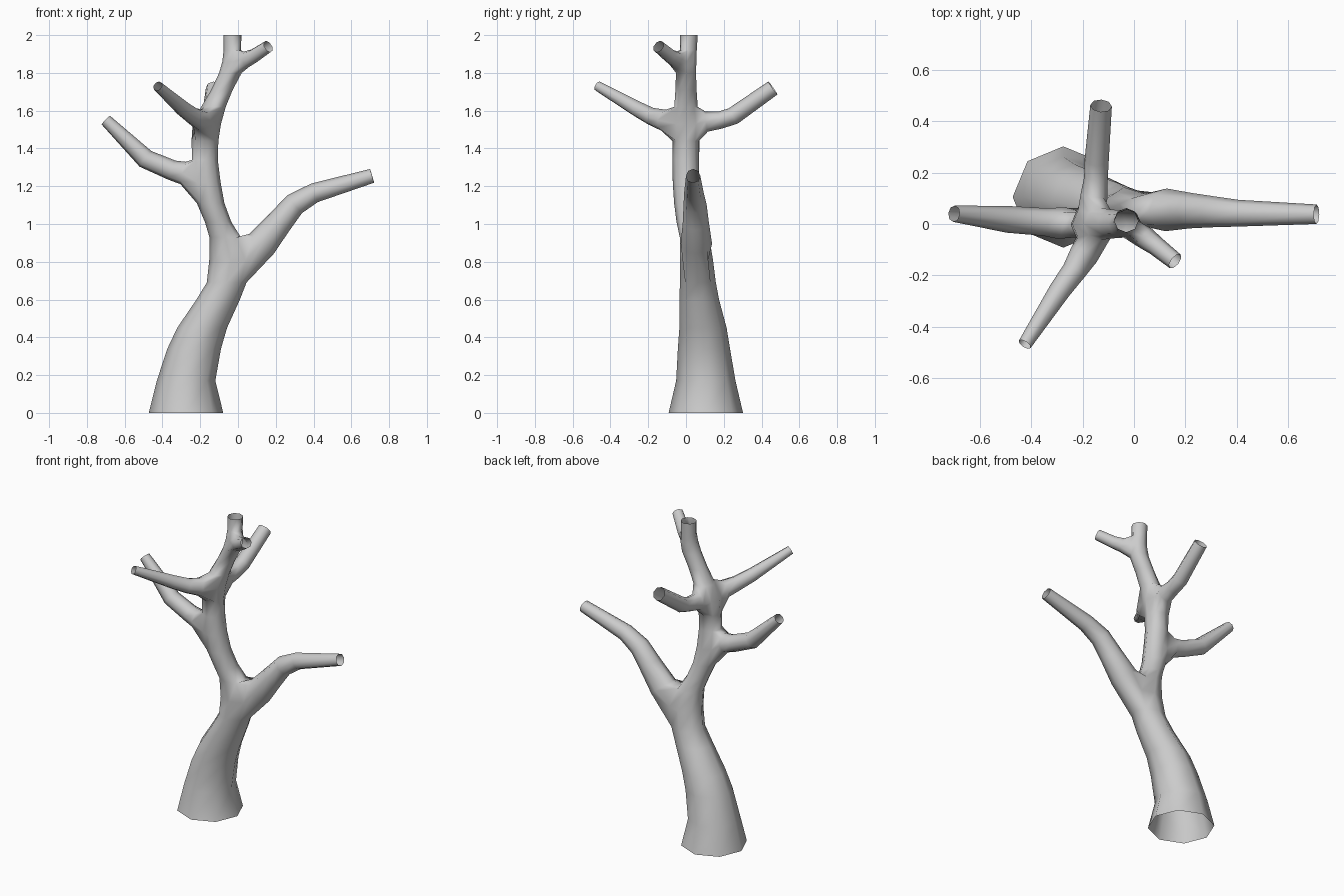
import bpy, bmesh, math
from mathutils import Vector

if "Cube" in bpy.data.objects:
    bpy.data.objects.remove(bpy.data.objects["Cube"])

SIDES = 8
bm = bmesh.new()


def bridge(a, b):
    """Quads between two vertex loops of equal length."""
    n = len(a)
    for i in range(n):
        j = (i + 1) % n
        bm.faces.new((a[i], a[j], b[j], b[i]))


def ring(center, u, v):
    """Loop of vertices around a centre, spanned by two radius vectors."""
    angles = [2 * math.pi * k / SIDES for k in range(SIDES)]
    return [bm.verts.new(center + u * math.cos(a) + v * math.sin(a)) for a in angles]


def open_patch(point):
    """Cut the four quads around the vertex nearest the point; return the rim loop."""
    p = Vector(point)
    vert = min((v for v in bm.verts if len(v.link_faces) == 4),
               key=lambda v: (v.co - p).length)
    edges = [e for f in vert.link_faces for e in f.edges if vert not in e.verts]
    loop = list(edges.pop(0).verts)
    while len(edges) > 1:
        e = next(e for e in edges if loop[-1] in e.verts)
        edges.remove(e)
        loop.append(e.other_vert(loop[-1]))
    bmesh.ops.delete(bm, geom=[vert], context='VERTS')
    return loop


def branch(root, path):
    """Grow a tapering open tube (x, y, z, radius) out of the trunk."""
    rim = open_patch(root)
    pts = [Vector(p[:3]) for p in path]
    rings = []
    for i, p in enumerate(pts):
        before = pts[max(i - 1, 0)]
        after = pts[min(i + 1, len(pts) - 1)]
        d = (after - before).normalized()
        side = d.cross(Vector((0, 0, 1))).normalized()
        up = side.cross(d)
        r = path[i][3]
        rings.append(ring(p, side * r, up * r))
    # line the rim up with the first ring
    options = []
    for base in (rim, rim[::-1]):
        options += [base[k:] + base[:k] for k in range(SIDES)]
    rim = min(options, key=lambda o: sum((a.co - b.co).length_squared
                                         for a, b in zip(o, rings[0])))
    for a, b in zip([rim] + rings, rings):
        bridge(a, b)


# Trunk rings: x, y, z, x radius, y radius
trunk = [
    (-.275, .105, 0, .197, .197), (-.275, .105, .17, .155, .157),
    (-.232, .095, .34, .142, .138), (-.19, .09, .45, .132, .125),
    (-.105, .07, .60, .115, .105), (-.06, .063, .69, .105, .095),
    (-.04, .055, .81, .112, .088), (-.068, .045, .93, .083, .078),
    (-.105, .025, 1.01, .07, .075), (-.145, .01, 1.11, .073, .073),
    (-.165, 0, 1.22, .073, .07), (-.175, -.002, 1.34, .068, .07),
    (-.175, -.002, 1.44, .071, .07), (-.165, 0, 1.53, .075, .075),
    (-.13, 0, 1.62, .065, .062), (-.085, 0, 1.71, .057, .056),
    (-.04, .0, 1.80, .06, .053), (-.028, .005, 1.86, .055, .05),
    (-.03, .012, 1.92, .046, .045), (-.03, .015, 2.0, .048, .047),
]
prev = None
for x, y, z, rx, ry in trunk:
    cur = ring(Vector((x, y, z)), Vector((rx, 0, 0)), Vector((0, ry, 0)))
    if prev:
        bridge(prev, cur)
    prev = cur

# Large right limb
branch((.07, .055, .81), [(.125, .055, .895, .083), (.22, .052, 1.01, .069),
                          (.30, .048, 1.105, .061), (.405, .042, 1.165, .052),
                          (.71, .038, 1.255, .038)])
# Left limb
branch((-.24, 0, 1.22), [(-.29, .003, 1.27, .061), (-.35, .008, 1.285, .054),
                         (-.49, .018, 1.345, .052), (-.70, .04, 1.55, .032)])
# Front limb
branch((-.165, -.075, 1.53), [(-.195, -.12, 1.55, .057), (-.235, -.185, 1.57, .047),
                              (-.29, -.26, 1.61, .042), (-.425, -.468, 1.73, .027)])
# Back limb
branch((-.165, .075, 1.53), [(-.155, .11, 1.542, .053), (-.148, .18, 1.55, .046),
                             (-.145, .25, 1.572, .047), (-.128, .46, 1.72, .042)])
# Top twig
branch((.011, -.03, 1.86), [(.045, -.055, 1.872, .044), (.085, -.085, 1.89, .038),
                            (.16, -.145, 1.94, .034)])

bmesh.ops.recalc_face_normals(bm, faces=bm.faces[:])
for f in bm.faces:
    f.smooth = True
mesh = bpy.data.meshes.new("tree_trunk")
bm.to_mesh(mesh)
bm.free()
tree = bpy.data.objects.new("tree_trunk", mesh)
bpy.context.collection.objects.link(tree)
